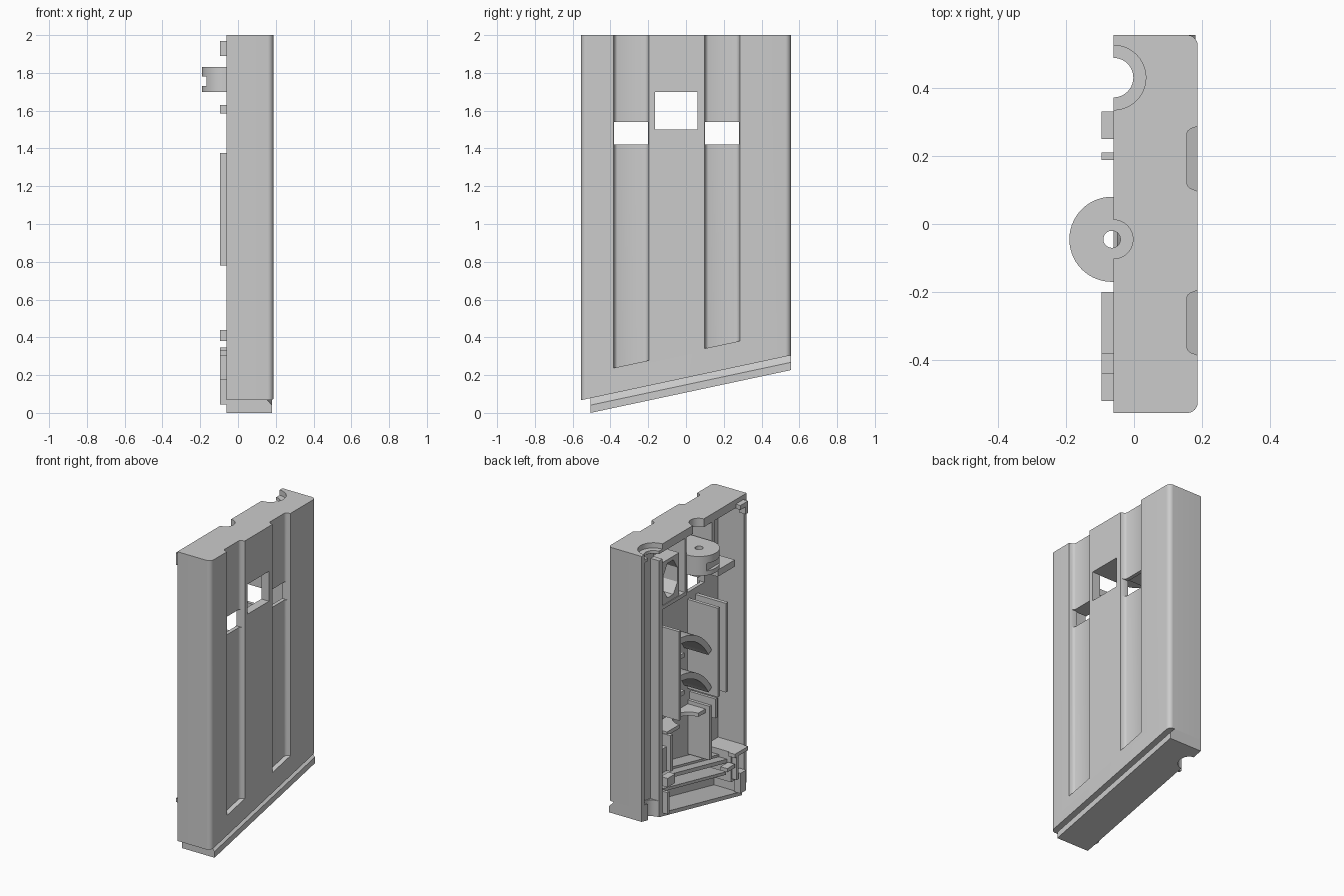
import bpy, bmesh, math

cube = bpy.data.objects.get("Cube")
if cube:
    bpy.data.objects.remove(cube, do_unlink=True)

grey = bpy.data.materials.new("plain_grey")
grey.use_nodes = True
COL = (0.6, 0.6, 0.6, 1)
grey.diffuse_color = COL
grey.node_tree.nodes["Principled BSDF"].inputs["Base Color"].default_value = COL
S = 0.2135       # slope of the slanted base along y
BASE = 0.186     # height of the base edge at y = 0


def prism(name, pts, a, b, axis="z", low=0, high=0):
    """Extrude a profile: (x, y) along z, (x, z) along y, (y, z) along x; low/high tilt by y."""
    bm = bmesh.new()
    rings = []
    for t, k in ((a, low), (b, high)):
        ring = []
        for p, q in pts:
            co = {"z": (p, q, t + k * q), "y": (p, t, q + k * t), "x": (t, p, q + k * p)}[axis]
            ring.append(bm.verts.new(co))
        rings.append(ring)
    n = len(pts)
    bm.faces.new(rings[0])
    bm.faces.new(rings[1])
    for i in range(n):
        j = (i + 1) % n
        bm.faces.new((rings[0][i], rings[0][j], rings[1][j], rings[1][i]))
    bmesh.ops.recalc_face_normals(bm, faces=bm.faces)
    me = bpy.data.meshes.new(name)
    bm.to_mesh(me)
    bm.free()
    me.materials.append(grey)
    ob = bpy.data.objects.new(name, me)
    bpy.context.collection.objects.link(ob)
    return ob


def box(name, x, y, z, low=0, high=0):
    return prism(name, [(x[0], y[0]), (x[1], y[0]), (x[1], y[1]), (x[0], y[1])],
                 z[0], z[1], "z", low, high)


def arc(cx, cy, r, a0, a1, n):
    return [(cx + r * math.cos(math.radians(a0 + (a1 - a0) * i / n)),
             cy + r * math.sin(math.radians(a0 + (a1 - a0) * i / n))) for i in range(n + 1)]


def rod(name, cx, cy, r, z0, z1, n=40):
    return prism(name, arc(cx, cy, r, 0, 360 - 360 / n, n - 1), z0, z1)


def cut(target, *cutters):
    """Subtract each cutter from the target, then remove it."""
    bpy.context.view_layer.objects.active = target
    for c in cutters:
        m = target.modifiers.new("cut", "BOOLEAN")
        m.operation = "DIFFERENCE"
        m.solver = "EXACT"
        m.object = c
        bpy.ops.object.modifier_apply(modifier=m.name)
        bpy.data.objects.remove(c, do_unlink=True)


# Half shell with rounded outer edges and a slanted base
R = 0.03
outline = ([(-0.06, -0.555)] + arc(0.187 - R, -0.555 + R, R, -90, 0, 8)
           + arc(0.187 - R, 0.555 - R, R, 0, 90, 8) + [(-0.06, 0.555)])
shell = prism("case_shell", outline, BASE, 2.0, "z", S, 0)
cut(shell, box("cavity", (-0.2, 0.13), (-0.525, 0.525), (BASE + 0.03, 1.945), S, 0))

# Long outside grooves with softened sides
for y0, y1 in ((-0.385, -0.195), (0.097, 0.287)):
    side = [(0.2, 0.0), (0.185, 0.0), (0.176, 0.004), (0.167, 0.007), (0.159, 0.013), (0.155, 0.022)]
    pts = [(x, y0 + d) for x, d in side] + [(x, y1 - d) for x, d in reversed(side)]
    cut(shell, prism("groove", pts, 0.32, 2.1, "z", S, 0))

# Windows through the face
for y, z in (((-0.165, 0.06), (1.5, 1.7)), ((-0.38, -0.2), (1.42, 1.54)), ((0.1, 0.28), (1.42, 1.54))):
    cut(shell, box("window", (0.05, 0.3), y, z))

# Round notches in the top wall and the open channel end
cut(shell, rod("counterbore", -0.06, 0.43, 0.095, 1.965, 2.1),
    rod("channel_end", -0.06, 0.43, 0.058, -0.2, 2.1),
    rod("top_notch", -0.06, -0.045, 0.057, 1.85, 2.1))

# Lip below the base with a sloping upper edge
lip = prism("base_lip", [(-0.06, BASE + 0.01), (0.137, BASE + 0.01), (0.145, BASE),
                         (0.18, BASE - 0.037), (0.18, BASE - 0.078), (-0.06, BASE - 0.078)],
            -0.505, 0.555, "y", S, S)
cut(lip, rod("lip_channel", -0.06, 0.43, 0.058, -0.2, 0.6))

# Hollow bottom compartment reaching down into the lip
for part in (shell, lip):
    cut(part, box("compartment", (-0.2, 0.125), (-0.475, 0.335), (BASE - 0.053, BASE + 0.1), S, S))

# Side channel: raised floor and dividing wall
box("channel_floor", (0.002, 0.135), (0.34, 0.53), (BASE + 0.02, 1.95), S, 0)
box("channel_wall", (-0.06, 0.135), (0.335, 0.37), (BASE - 0.06, 1.9), S, 0)

# Round boss with a pin hole and an edge slot
boss = prism("ring_boss", arc(-0.065, -0.045, 0.125, 90, 270, 28)
             + [(0.135, -0.17), (0.135, 0.08)], 1.70, 1.83)
cut(boss, rod("pin_hole", -0.065, -0.045, 0.025, 1.6, 1.9),
    box("edge_slot", (-0.25, -0.168), (-0.3, 0.2), (1.73, 1.78)))

# Upper compartment: frame and octagonal socket
box("socket_side_wall", (-0.06, 0.135), (0.082, 0.098), (1.56, 1.95))
box("socket_shelf", (-0.06, 0.135), (0.09, 0.34), (1.56, 1.585))
socket = box("octagonal_socket", (-0.055, 0.05), (0.15, 0.335), (1.58, 1.87))
octagon = [(0.243 + 0.08 * math.cos(math.radians(22.5 + 45 * i)),
            1.73 + 0.125 * math.sin(math.radians(22.5 + 45 * i))) for i in range(8)]
cut(socket, prism("socket_hole", octagon, -0.2, 0.2, "x"))
box("upper_shelf", (-0.095, 0.135), (-0.38, -0.2), (1.585, 1.63))
box("upper_post", (-0.06, 0.135), (-0.215, -0.19), (1.75, 1.95))

# Ledge above the right small window
box("window_ceiling", (0.05, 0.135), (-0.39, -0.2), (1.541, 1.56))

# Long compartment walls standing above the rim
for name, y in (("left_cell_wall", (0.188, 0.21)), ("right_cell_wall", (-0.222, -0.2)),
                ("right_outer_rail", (-0.31, -0.285))):
    box(name, (-0.095, 0.135), y, (0.78, 1.375))

# Curved ribs falling from the left cell wall to the right one
for i, z in enumerate((0.64, 0.89)):
    prism(f"curved_rib_{i + 1}", arc(0.15, z, 0.4, 84, 151, 18)
          + arc(0.15, z, 0.36, 151, 84, 18), -0.05, 0.135, "x")
for i, z in enumerate((0.88, 1.13)):
    box(f"cell_stub_{i + 1}", (-0.03, 0.135), (0.06, 0.1), (z, z + 0.03))

# Partition with a round notch, and lower side walls
part = box("lower_partition", (0.0, 0.135), (-0.21, 0.2), (0.65, 0.675))
cut(part, rod("partition_notch", 0.0, -0.03, 0.1, 0.5, 0.8))
box("lower_left_wall", (-0.03, 0.135), (0.18, 0.205), (0.42, 0.66))
box("lower_right_wall", (-0.03, 0.135), (-0.23, -0.205), (0.34, 0.7))
box("lower_left_block", (0.0, 0.135), (0.2, 0.34), (0.42, 0.58))
box("lower_right_bracket", (-0.06, 0.135), (-0.245, -0.225), (0.62, 0.75))

# Slanted ribs above the base
box("base_rib_upper", (-0.03, 0.135), (-0.4, 0.34), (0.335, 0.36), S, S)
box("base_rib_lower", (-0.045, 0.135), (-0.36, 0.34), (0.265, 0.285), S, S)
box("base_ledge", (0.03, 0.135), (-0.53, 0.34), (0.345, 0.375), S, S)
box("corner_shelf", (-0.06, 0.135), (-0.53, -0.43), (0.29, 0.33))

# Locating tabs that project past the rim
tabs = [((0.25, 0.33), (0.38, 0.44)), ((0.31, 0.33), (0.2, 0.345)),
        ((-0.52, -0.44), (1.94, 1.97)), ((-0.52, -0.495), (1.89, 1.95)),
        ((-0.5, -0.44), (0.045, 0.18)),
        ((-0.52, -0.38), (0.305, 0.33)), ((-0.42, -0.40), (0.15, 0.33)),
        ((-0.38, -0.30), (0.24, 0.265))]
for i, (y, z) in enumerate(tabs):
    box(f"locating_tab_{i + 1}", (-0.095, -0.045), y, z)
box("corner_post", (-0.06, 0.135), (-0.43, -0.39), (0.13, 0.33))

# Triangulate the large cut faces cleanly
bm = bmesh.new()
bm.from_mesh(shell.data)
bmesh.ops.dissolve_degenerate(bm, edges=bm.edges, dist=1e-5)
bmesh.ops.triangulate(bm, faces=[f for f in bm.faces if len(f.verts) > 4])
bm.to_mesh(shell.data)
bm.free()

# Smooth the rounded faces and keep the edges sharp
bpy.ops.object.select_all(action="DESELECT")
for ob in bpy.context.collection.objects:
    if ob.type == "MESH":
        ob.select_set(True)
bpy.context.view_layer.objects.active = shell
bpy.ops.object.shade_smooth_by_angle(angle=math.radians(30))
